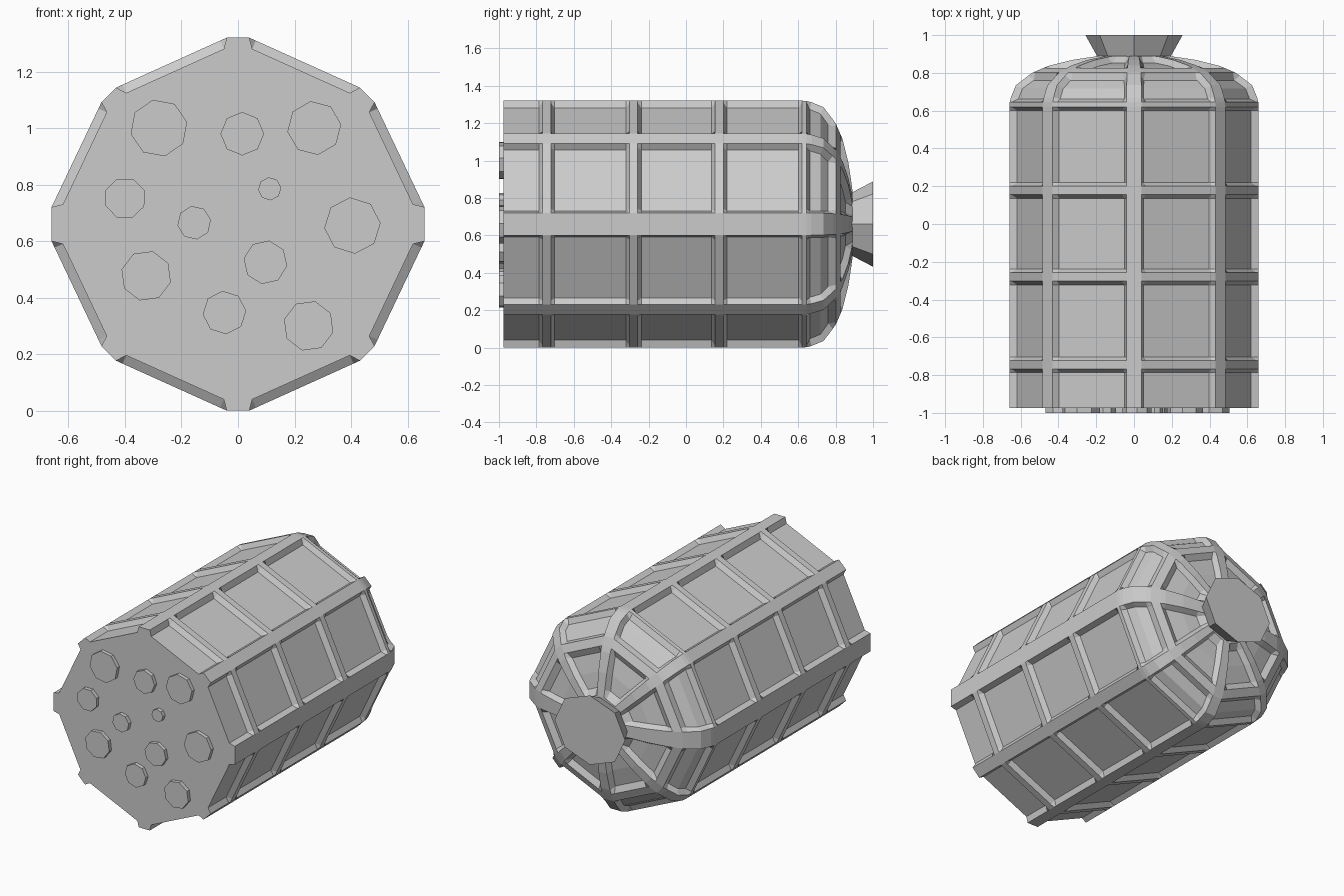
import bpy, bmesh
from math import sin, cos, pi, radians
from mathutils import Vector

cube = bpy.data.objects.get("Cube")
if cube:
    bpy.data.objects.remove(cube, do_unlink=True)

grey = bpy.data.materials.new("plain grey")
grey.use_nodes = True
colour = (0.6, 0.6, 0.6, 1)
grey.diffuse_color = colour
grey.node_tree.nodes["Principled BSDF"].inputs["Base Color"].default_value = colour

MID = 0.66      # height of the long axis
RADIUS = 0.66
DEPTH = 0.032   # panel recess
SLOPE = 0.025   # run of the bevel beside each rib


def loft(name, rings):
    """Closed solid through rings of points, capped at both ends."""
    bm = bmesh.new()
    loops = [[bm.verts.new(p) for p in ring] for ring in rings]
    n = len(loops[0])
    for a, b in zip(loops, loops[1:]):
        for i in range(n):
            j = (i + 1) % n
            bm.faces.new((a[i], a[j], b[j], b[i]))
    bm.faces.new(loops[0])
    bm.faces.new(loops[-1][::-1])
    bmesh.ops.recalc_face_normals(bm, faces=bm.faces)
    mesh = bpy.data.meshes.new(name)
    bm.to_mesh(mesh)
    bm.free()
    mesh.materials.append(grey)
    obj = bpy.data.objects.new(name, mesh)
    bpy.context.collection.objects.link(obj)
    return obj


def rib_flat(k, r):
    """Both outer corners of rib k at radius r."""
    a = k * pi / 4
    half = 0.037 if k % 2 else (0.06 if k % 4 == 0 else 0.04)
    half *= 0.5 + 0.5 * r / RADIUS
    if k % 2:
        r *= 0.98
    out, side = Vector((cos(a), sin(a))), Vector((-sin(a), cos(a)))
    return out * r - side * half, out * r + side * half


def body_ring(y, r, sunk, tilt):
    """Cross-section with eight ribs; panels drop inwards where sunk."""
    drop = DEPTH if sunk else 0
    points = []
    for k in range(8):
        start, end = rib_flat(k, r)[1], rib_flat((k + 1) % 8, r)[0]
        along = (end - start).normalized()
        a = (k + 0.5) * pi / 4
        shift = -Vector((cos(a), sin(a))) * drop * cos(radians(tilt))
        run = min(SLOPE, (end - start).length * 0.2)
        back = y - drop * sin(radians(tilt))
        for p, py in ((start, y), (start + along * run + shift, back),
                      (end - along * run + shift, back), (end, y)):
            points.append((p.x, py, MID + p.y))
    return points


# straight wall: open front bay, then three hoops
stations = [(-0.975, RADIUS, True, 0)]
for y in (-0.745, -0.28, 0.178):
    for dy, sunk in ((-0.042, True), (-0.022, False), (0.022, False), (0.042, True)):
        stations.append((y + dy, RADIUS, sunk, 0))

# shoulder hoop and domed rear
stations += [
    (0.602, 0.66, True, 0), (0.62, 0.66, False, 0), (0.645, 0.658, False, 5),
    (0.67, 0.652, True, 15), (0.735, 0.625, True, 32), (0.785, 0.56, True, 50),
    (0.802, 0.535, False, 52), (0.826, 0.48, False, 62), (0.838, 0.45, True, 66),
    (0.868, 0.33, True, 76), (0.884, 0.225, True, 84), (0.89, 0.18, False, 90),
]
loft("ribbed_body", [body_ring(*s) for s in stations])


def octagon(x, z, y, rx, rz, turn=0):
    return [(x + rx * cos(turn + i * pi / 4), y, z + rz * sin(turn + i * pi / 4))
            for i in range(8)]


# flared rear nozzle
loft("rear_nozzle", [octagon(0, MID, 0.87, 0.185, 0.16),
                     octagon(0, MID, 1.0, 0.257, 0.228)])

# studs scattered on the front face: x, z, radius, turn in degrees
studs = [(-0.28, 1.0, 0.102, 12), (0.015, 0.98, 0.077, 0), (0.27, 1.0, 0.096, 8),
         (-0.4, 0.752, 0.074, 22), (0.112, 0.785, 0.041, 5), (-0.155, 0.665, 0.06, 10),
         (0.405, 0.655, 0.1, 5), (-0.325, 0.477, 0.09, 30), (0.097, 0.525, 0.078, 35),
         (-0.048, 0.347, 0.077, 5), (0.25, 0.3, 0.09, 30)]
for i, (x, z, r, turn) in enumerate(studs):
    loft(f"front_stud_{i + 1}", [octagon(x, z, y, r, r, radians(turn))
                                 for y in (-1.0, -0.973)])
